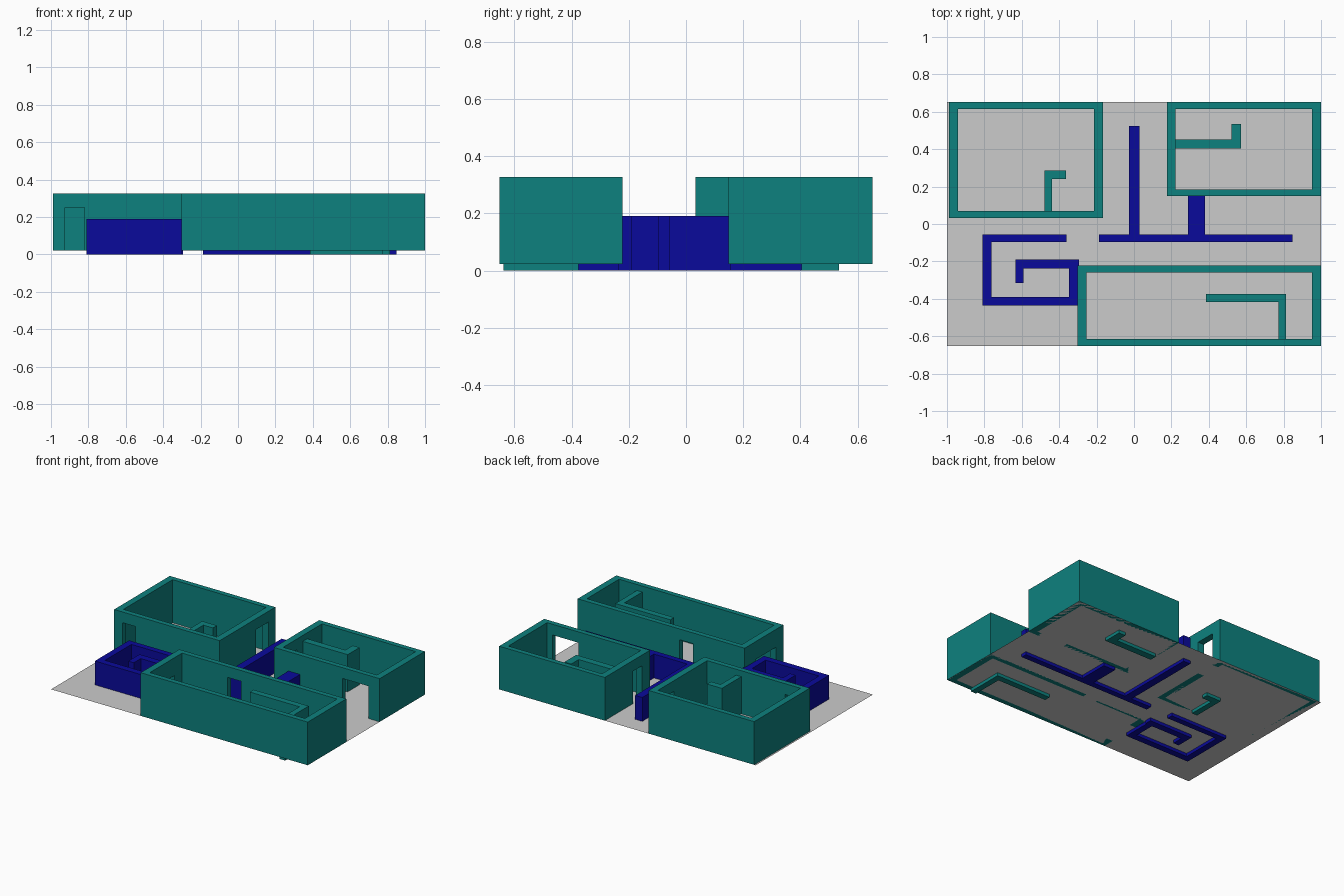
import bpy, bmesh

if "Cube" in bpy.data.objects:
    bpy.data.objects.remove(bpy.data.objects["Cube"])

FLOOR, ROOM_TOP, DOOR_TOP = 0.022, 0.326, 0.25
INNER_TOP, BLUE_TOP = 0.284, 0.19
WX, WY = 0.047, 0.036  # outer wall thickness along x and y


def material(name, color):
    m = bpy.data.materials.new(name)
    m.diffuse_color = color
    m.use_nodes = True
    m.node_tree.nodes["Principled BSDF"].inputs["Base Color"].default_value = m.diffuse_color
    return m


teal = material("teal", (0.004, 0.22, 0.21, 1))
blue = material("blue", (0.003, 0.003, 0.33, 1))


def prism(name, pts, z0, z1, mat=None):
    """Extrude a flat outline from z0 up to z1 (flat sheet when equal)."""
    bm = bmesh.new()
    face = bm.faces.new([bm.verts.new((x, y, z0)) for x, y in pts])
    if z1 > z0:
        ext = bmesh.ops.extrude_face_region(bm, geom=[face])
        verts = [v for v in ext["geom"] if isinstance(v, bmesh.types.BMVert)]
        bmesh.ops.translate(bm, verts=verts, vec=(0, 0, z1 - z0))
        bmesh.ops.recalc_face_normals(bm, faces=bm.faces)
    mesh = bpy.data.meshes.new(name)
    bm.to_mesh(mesh)
    bm.free()
    ob = bpy.data.objects.new(name, mesh)
    bpy.context.collection.objects.link(ob)
    if mat:
        mesh.materials.append(mat)
    return ob


def rect(x0, x1, y0, y1):
    return [(x0, y0), (x1, y0), (x1, y1), (x0, y1)]


def cut(ob, box, z0, z1):
    cutter = prism("cutter", rect(*box), z0, z1)
    cutter.hide_render = True
    mod = ob.modifiers.new("cut", 'BOOLEAN')
    mod.operation, mod.solver, mod.object = 'DIFFERENCE', 'EXACT', cutter
    bpy.context.view_layer.objects.active = ob
    bpy.ops.object.modifier_apply(modifier=mod.name)
    bpy.data.objects.remove(cutter)


def room(name, x0, x1, y0, y1, doors):
    """Open-topped walls with door holes."""
    ob = prism(name, rect(x0, x1, y0, y1), FLOOR, ROOM_TOP, teal)
    cut(ob, (x0 + WX, x1 - WX, y0 + WY, y1 - WY), -0.1, 0.5)
    for box, top in doors:
        cut(ob, box, -0.1, top)


# ground sheet
prism("ground", rect(-1, 1, -0.652, 0.652), FLOOR, FLOOR)

# three rooms
room("back_left_room", -0.988, -0.166, 0.033, 0.652,
     [((-0.925, -0.82, 0.0, 0.1), DOOR_TOP),
      ((-0.25, -0.1, 0.435, 0.575), DOOR_TOP)])
room("back_right_room", 0.176, 1.0, 0.149, 0.652,
     [((0.71, 0.912, 0.1, 0.22), DOOR_TOP),
      ((0.1, 0.26, 0.237, 0.34), DOOR_TOP)])
room("front_room", -0.302, 1.0, -0.652, -0.222,
     [((0.1, 0.205, -0.3, -0.2), DOOR_TOP),
      ((-0.35, -0.22, -0.57, -0.345), 0.2)])

# L-shaped partitions inside the rooms
prism("back_left_partition",
      [(-0.479, 0.05), (-0.438, 0.05), (-0.438, 0.24), (-0.364, 0.24),
       (-0.364, 0.285), (-0.479, 0.285)], 0, INNER_TOP, teal)
prism("back_right_partition",
      [(0.2, 0.403), (0.573, 0.403), (0.573, 0.535), (0.52, 0.535),
       (0.52, 0.452), (0.2, 0.452)], 0, INNER_TOP, teal)
prism("front_partition",
      [(0.385, -0.375), (0.385, -0.418), (0.772, -0.418), (0.772, -0.638),
       (0.814, -0.638), (0.814, -0.375)], 0, INNER_TOP, teal)

# low branching wall between the rooms
prism("branching_wall",
      [(-0.187, -0.097), (0.848, -0.097), (0.848, -0.056), (0.38, -0.056),
       (0.38, 0.155), (0.289, 0.155), (0.289, -0.056), (0.029, -0.056),
       (0.029, 0.524), (-0.026, 0.524), (-0.026, -0.056), (-0.187, -0.056)],
      0, BLUE_TOP, blue)

# low spiral wall
prism("spiral_wall",
      [(-0.36, -0.056), (-0.81, -0.056), (-0.81, -0.436), (-0.303, -0.436),
       (-0.303, -0.238), (-0.295, -0.238), (-0.295, -0.19), (-0.634, -0.19),
       (-0.634, -0.315), (-0.591, -0.315), (-0.591, -0.238),
       (-0.348, -0.238), (-0.348, -0.39), (-0.763, -0.39),
       (-0.763, -0.097), (-0.36, -0.097)], 0, BLUE_TOP, blue)
